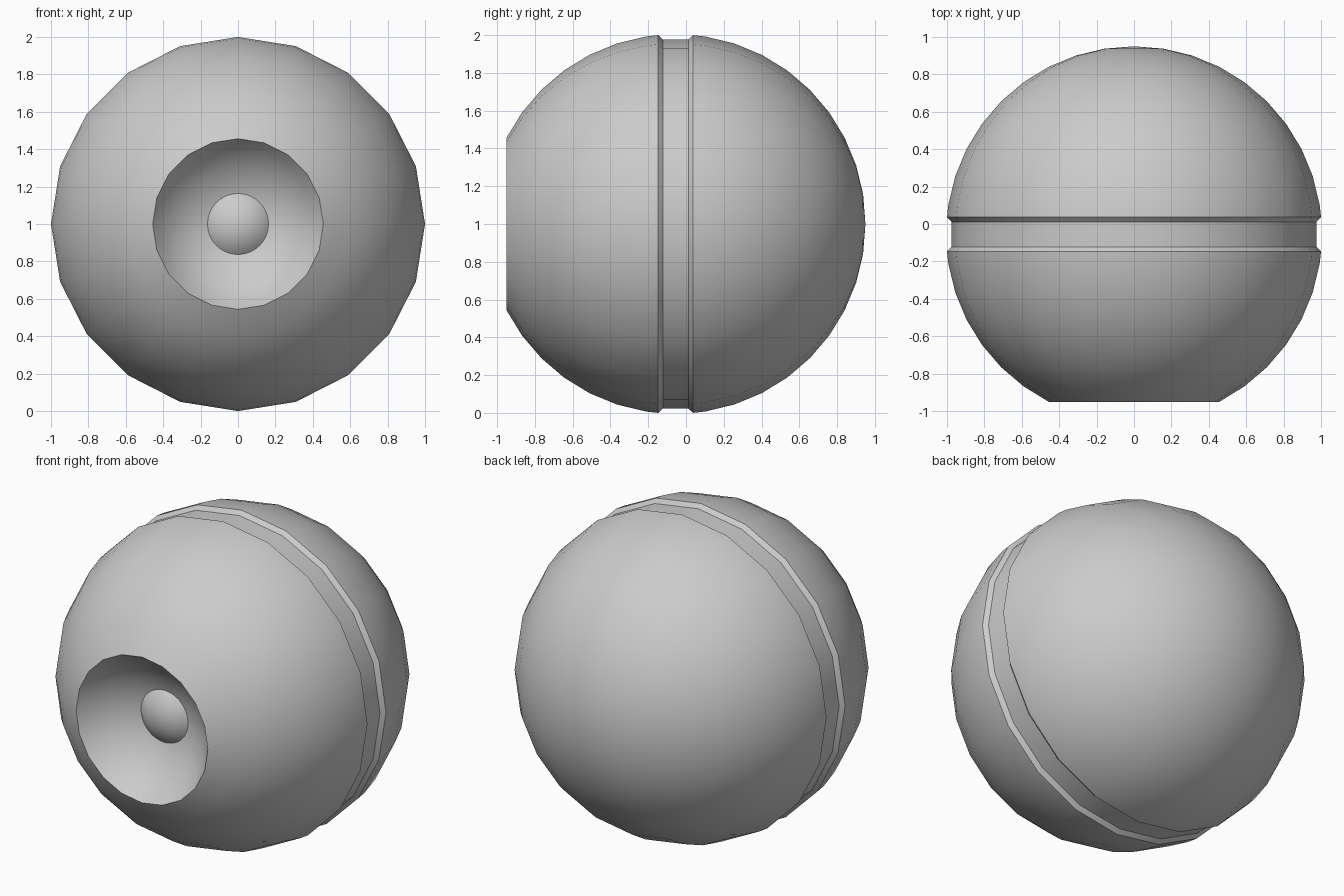
import bpy, bmesh, math

if "Cube" in bpy.data.objects:
    bpy.data.objects.remove(bpy.data.objects["Cube"])

R, CY, CZ = 1.005, -0.055, 1.0     # ball radius and centre


def lathe(name, profile, segments, angle):
    """Revolve (y, radius) points around the front-back axis."""
    bm = bmesh.new()
    rings = []
    for y, r in profile:
        if r < 1e-5:
            rings.append([bm.verts.new((0, y, CZ))] * segments)
        else:
            rings.append([bm.verts.new((r * math.sin(a), y, CZ + r * math.cos(a)))
                          for a in (2 * math.pi * k / segments for k in range(segments))])
    for a, b in zip(rings, rings[1:]):
        for k in range(segments):
            n = (k + 1) % segments
            bm.faces.new(list(dict.fromkeys((a[k], a[n], b[n], b[k]))))
    bmesh.ops.recalc_face_normals(bm, faces=bm.faces)
    mesh = bpy.data.meshes.new(name)
    bm.to_mesh(mesh)
    bm.free()
    obj = bpy.data.objects.new(name, mesh)
    bpy.context.collection.objects.link(obj)
    bpy.ops.object.select_all(action='DESELECT')
    obj.select_set(True)
    bpy.context.view_layer.objects.active = obj
    bpy.ops.object.shade_smooth_by_angle(angle=math.radians(angle))
    return obj


def on_ball(deg):
    a = math.radians(deg)
    r = R * math.cos(a)
    return (CY + R * math.sin(a), r if r > 1e-5 else 0.0)


def cap(base_y, rim_r, height, steps, from_rim=True):
    """Spherical cap profile; positive height goes towards the back."""
    h = abs(height)
    rad = (rim_r ** 2 + h ** 2) / (2 * h)
    top = math.asin(rim_r / rad)
    pts = []
    for i in range(steps + 1):
        t = top * (1 - i / steps)
        depth = h - rad * (1 - math.cos(t))
        pts.append((base_y + math.copysign(depth, height), rad * math.sin(t)))
    return pts


# Ball shell: back dome, equatorial groove, front dome and concave dish
back = [on_ball(d) for d in range(90, 8, -9)]
groove = [(0.037, 1.0), (0.012, 0.976), (-0.122, 0.976), (-0.147, 1.0)]
front = [on_ball(d) for d in range(-9, -64, -9)]
rim_y, rim_r = front[-1]
dish = cap(rim_y, rim_r, 0.25, 8)[1:]
lathe("ball_shell", back + groove + front + dish, 20, 28)

# Small domed lens in the middle of the dish
lens_base = rim_y + 0.225
lens = [(lens_base + 0.06, 0.0), (lens_base + 0.03, 0.165)] + cap(lens_base, 0.165, -0.065, 8)
lathe("dish_lens", lens, 40, 35)
